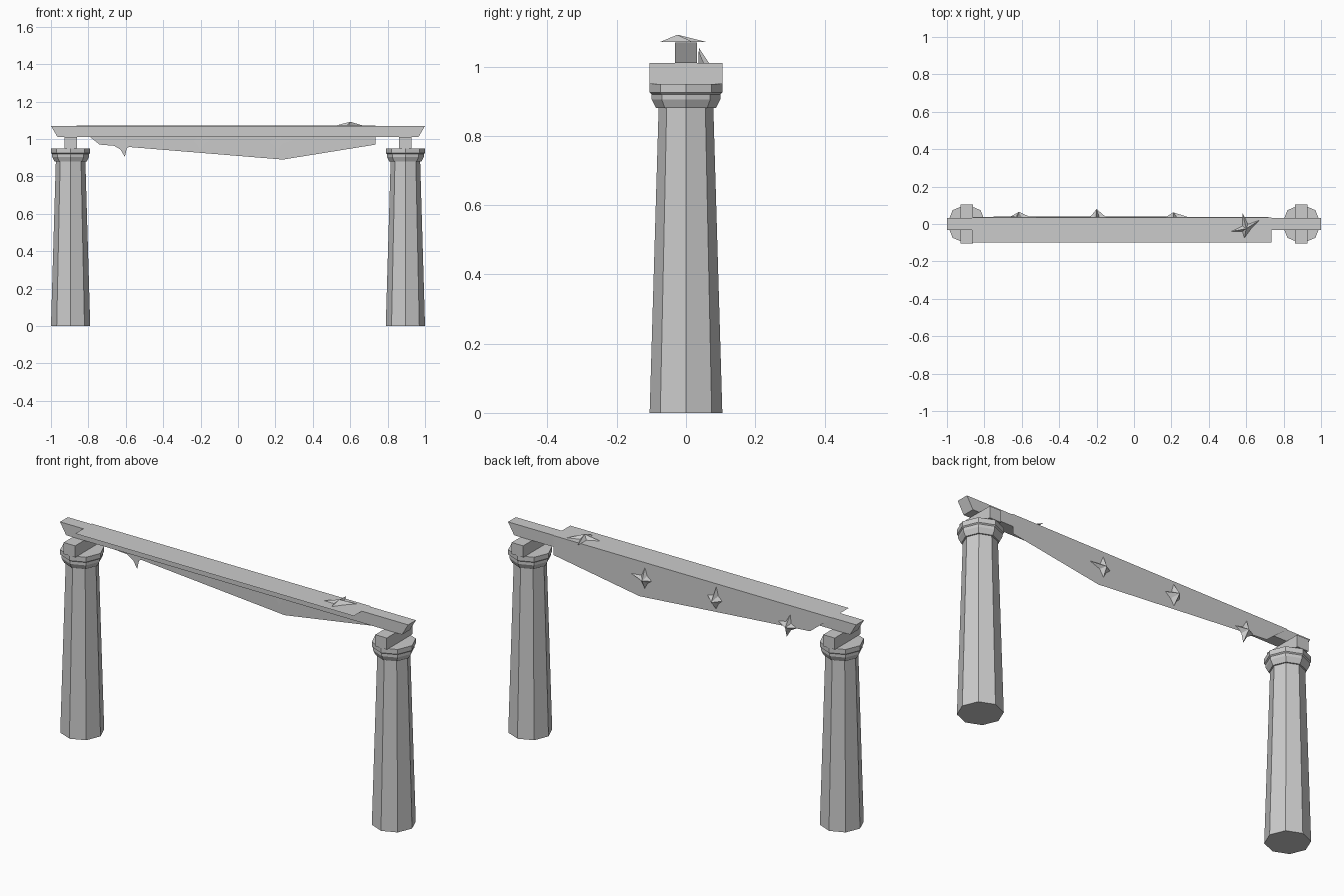
import bpy, math
from mathutils import Vector

cube = bpy.data.objects.get("Cube")
if cube:
    bpy.data.objects.remove(cube, do_unlink=True)

stone = bpy.data.materials.new("light_grey")
stone.use_nodes = True
grey = (0.6, 0.6, 0.6, 1)
stone.diffuse_color = grey
stone.node_tree.nodes["Principled BSDF"].inputs["Base Color"].default_value = grey


def add_mesh(name, verts, faces):
    mesh = bpy.data.meshes.new(name)
    mesh.from_pydata(verts, [], faces)
    mesh.materials.append(stone)
    obj = bpy.data.objects.new(name, mesh)
    bpy.context.collection.objects.link(obj)
    return obj


def lathe(name, x, profile, sides=8):
    """Closed faceted column from (radius, z) rings."""
    verts = [(x + r * math.cos(math.tau * i / sides), r * math.sin(math.tau * i / sides), z)
             for r, z in profile for i in range(sides)]
    faces = [(k * sides + i, k * sides + (i + 1) % sides,
              (k + 1) * sides + (i + 1) % sides, (k + 1) * sides + i)
             for k in range(len(profile) - 1) for i in range(sides)]
    faces.append(tuple(reversed(range(sides))))
    faces.append(tuple(range(len(verts) - sides, len(verts))))
    return add_mesh(name, verts, faces)


def prism(name, outline, y0, y1):
    """Counter-clockwise x-z outline extruded along y."""
    n = len(outline)
    verts = [(x, y, z) for y in (y0, y1) for x, z in outline]
    faces = [tuple(range(n)), tuple(reversed(range(n, 2 * n)))]
    faces += [(i, i + n, (i + 1) % n + n, (i + 1) % n) for i in range(n)]
    return add_mesh(name, verts, faces)


def spike(name, center, u, v, out, tips, height, inner=0.025):
    """Four-pointed star pyramid lying in the u-v plane."""
    c, u, v, out = (Vector(a) for a in (center, u, v, out))
    ring = []
    for i, (a, b) in enumerate(tips):
        a2, b2 = tips[(i + 1) % len(tips)]
        mid = Vector((a + a2, b + b2)).normalized() * inner
        ring += [c + u * a + v * b, c + u * mid.x + v * mid.y]
    n = len(ring)
    faces = [(i, (i + 1) % n, n) for i in range(n)] + [tuple(reversed(range(n)))]
    return add_mesh(name, ring + [c + out * height], faces)


# Columns, capitals and saddle blocks
for side, s in (("left", 1), ("right", -1)):
    x = 0.895 * s
    lathe(side + "_column", x, [(0.105, 0), (0.079, 0.88)])
    lathe(side + "_capital", x, [(0.086, 0.88), (0.099, 0.905), (0.099, 0.92),
                                 (0.105, 0.925), (0.105, 0.95)])
    prism(side + "_saddle_block", [(x - 0.033, 0.95), (x + 0.033, 0.95),
                                   (x + 0.033, 1.01), (x - 0.033, 1.01)], -0.105, 0.105)

# Crossbeam with slanted ends
prism("crossbeam", [(-0.965, 1.01), (0.965, 1.01), (1, 1.07), (-1, 1.07)], -0.032, 0.032)

# Thin cover folded over the beam: flat top flap and hanging back flap
lo, hi, top = -0.865, 0.735, 1.071
add_mesh("cover", [(lo, -0.1, top), (hi, -0.1, top), (hi, 0.036, top), (lo, 0.036, top),
                   (-0.74, 0.039, 0.97), (0.24, 0.039, 0.89), (hi, 0.036, 0.97)],
         [(0, 1, 2, 3), (3, 2, 6, 5, 4)])

# Star spikes on the cover
spike("top_spike", (0.6, -0.025, top), (1, 0, 0), (0, 1, 0), (0, 0, 1),
      [(0.07, 0.045), (-0.02, 0.085), (-0.08, -0.015), (-0.01, -0.05)], 0.021)
for name, x, z, height, tips in (
        ("back_spike_a", 0.21, 0.985, 0.025, [(0.04, 0), (0, 0.06), (-0.08, 0.01), (0, -0.05)]),
        ("back_spike_b", -0.2, 0.99, 0.043, [(0.035, 0), (0, 0.065), (-0.05, 0.01), (0, -0.05)]),
        ("back_spike_c", -0.615, 0.965, 0.028, [(0.05, 0), (0.01, 0.06), (-0.06, 0.01), (-0.01, -0.06)])):
    spike(name, (x, 0.037, z), (-1, 0, 0), (0, 0, 1), (0, 1, 0), tips, height)
